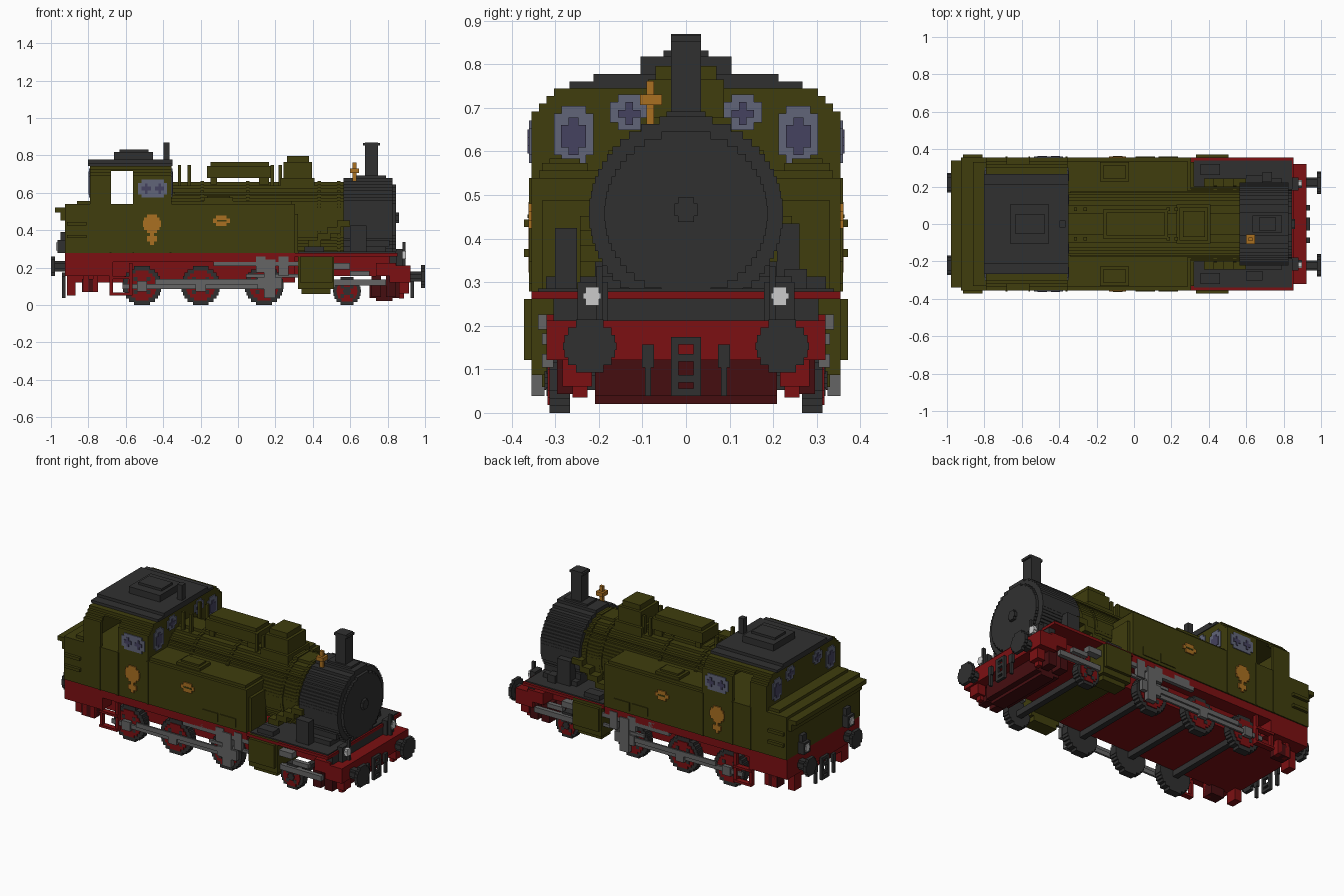
import bpy, bmesh, math

V = 2 / 115      # one block of the stepped grid
MID = 57.5       # grid column at the centre of the length

cube = bpy.data.objects.get("Cube")
if cube:
    bpy.data.objects.remove(cube, do_unlink=True)


def colour(name, r, g, b):
    m = bpy.data.materials.new(name)
    m.use_nodes = True
    m.diffuse_color = (r, g, b, 1)
    m.node_tree.nodes["Principled BSDF"].inputs["Base Color"].default_value = (r, g, b, 1)
    return m


BLACK = colour("soot_black", .03, .03, .03)
OLIVE = colour("olive_green", .05, .047, .004)
RED = colour("chassis_red", .2, .005, .006)
MAROON = colour("dark_red", .06, .004, .005)
STEEL = colour("steel_grey", .13, .13, .13)
FRAME = colour("window_frame", .12, .13, .19)
GLASS = colour("window_glass", .06, .055, .115)
BRASS = colour("brass", .4, .16, .015)
LAMP = colour("lamp_white", .6, .6, .6)


def part(name, mat, boxes, both=False):
    """Join blocks given as x, y, z spans in grid units; both adds the other side."""
    if both:
        boxes = boxes + [(x, (-y[1], -y[0]), z) for x, y, z in boxes]
    bm = bmesh.new()
    for spans in boxes:
        made = bmesh.ops.create_cube(bm, size=1)["verts"]
        for v in made:
            at = [s[0] if c < 0 else s[1] for c, s in zip(v.co, spans)]
            v.co = ((at[0] - MID) * V, at[1] * V, at[2] * V)
    mesh = bpy.data.meshes.new(name)
    bm.to_mesh(mesh)
    bm.free()
    mesh.materials.append(mat)
    obj = bpy.data.objects.new(name, mesh)
    bpy.context.collection.objects.link(obj)


def mid(half):
    return (-half, half)


def disc(axis, span, across, up, r):
    """Stepped disc whose axis runs along x or y."""
    rows, n = [], math.ceil(2 * r)
    step = 2 * r / n
    for j in range(n):
        t = -r + (j + .5) * step
        w = math.sqrt(r * r - t * t)
        side = (across - w, across + w)
        z = (up + t - step / 2, up + t + step / 2)
        rows.append((span, side, z) if axis == "x" else (side, span, z))
    return rows


def rounded(axis, span, a, z):
    """Thin plate with notched corners."""
    out = []
    for n, m in ((1, 0), (0, 1)):
        side, up = (a[0] + n, a[1] - n), (z[0] + m, z[1] - m)
        out.append((span, side, up) if axis == "x" else (side, span, up))
    return out


# Bunker, side tanks and lower cab
W = 20.4
part("bunker", OLIVE, [((4.3, 37), mid(W), (16, 31)), ((8, 12.5), mid(19), (31, 32)),
                       ((1.2, 5), mid(19.5), (28.5, 30)), ((3, 5), mid(19.5), (26, 28.5))])
part("side_tank", OLIVE, [((37, 75), (9, W), (16, 31)), ((37, 74), (9, 19.4), (31, 32)),
                          ((47, 56), (13, 19), (32, 33)), ((48, 55), (14, 18), (33, 33.6)),
                          ((75, 76), (11, 19), (16, 28))], True)
part("bunker_handle", OLIVE, [((5, 11), (W, 21.4), (k, k + 1)) for k in (20.6, 24.5)], True)
part("tank_panel", OLIVE, [((x, x + 6), (W, W + .3), (17, 20)) for x in (58, 65)], True)
part("cab_trim", OLIVE, [((x, x + .6), (W, W + .3), (16, 31)) for x in (18, 25, 36.5)], True)

# Cab walls, open doorway and roof
steps = [(W, 31, 39.8), (19.4, 39.8, 40.8), (18.4, 40.8, 41.8)]
part("cab_end_walls", OLIVE, [((x, x + 1), mid(h), (lo, hi)) for x in (12, 36) for h, lo, hi in steps])
part("cab_sides", OLIVE, [(x, (h - 1, h), (lo, hi)) for x in ((12, 18.5), (25.2, 37)) for h, lo, hi in steps], True)
part("cab_ceiling", OLIVE, [((12, 37), mid(17.4), (41.8, 42.8)), ((12, 37), mid(18.4), (41.2, 41.8))])
part("cab_roof", BLACK, [((11.4, 37.3), mid(15.4), (42.8, 43.7)), ((11.4, 37.3), mid(12.2), (43.7, 44.7)),
                         ((19.4, 31.4), mid(6), (44.7, 47)), ((21, 30), mid(3), (47, 47.8)),
                         ((34.6, 36.5), mid(1), (44, 50))])

# Cab windows on front, back and sides
frames, panes = [], []
for x, px in (((37, 37.3), (37.3, 37.5)), ((11.7, 12), (11.5, 11.7))):
    frames += rounded("x", x, (12.2, 17.4), (33, 40.5)) + rounded("x", x, (5, 10), (37.3, 42))
    panes += rounded("x", px, (13.2, 16.5), (34, 39)) + rounded("x", px, (6, 9), (38, 41))
frames += rounded("y", (W, W + .3), (26.8, 35.7), (33, 38.6))
for x in (27.9, 32):
    panes += rounded("y", (W + .3, W + .5), (x, x + 2.8), (34.2, 37.4))
part("window_frames", FRAME, frames, True)
part("window_panes", GLASS, panes, True)

# Brass side plates
badge = disc("y", (W, W + .4), 31, 25, 2.8) + rounded("y", (W, W + .4), (29.5, 32.6), (18.5, 22.2))
part("brass_badge", BRASS, badge + rounded("y", (W, W + .4), (49.8, 55), (24.3, 27.6)), True)
part("badge_slot", OLIVE, [((51, 54), (W + .4, W + .5), (25.7, 26.2))], True)

# Boiler and its fittings
AX = 26.3
part("boiler", OLIVE, disc("x", (36, 90), 0, AX, 11.5))
part("boiler_bands", OLIVE, [b for x in (46, 60, 82, 88) for b in disc("x", (x, x + 1), 0, AX, 11.8)])
part("boiler_rail", OLIVE, [((38, 90), (9.5, 10.2), (34, 34.7))], True)
part("dome", OLIVE, [((70.5, 81), mid(6), (35, 39)), ((71.5, 80.3), mid(5), (39, 44)),
                     ((72.5, 79.3), mid(4), (44, 45.8))])
part("boiler_box", OLIVE, [((48, 68), mid(4.5), (39, 42.8)), ((49, 67), mid(3.5), (42.8, 44)),
                           ((49, 51), mid(4), (37, 39)), ((64, 67), mid(4), (37, 39))])
part("valve_posts", OLIVE, [((x, x + 1), (4, 5), (35, 43)) for x in (39, 42, 67.5, 70)], True)
part("steam_pipe", OLIVE, [((79 + 3 * n, 83 + 3 * n), (11, 14), (18 + 2 * n, 20 + 2 * n)) for n in range(4)], True)

# Smokebox, chimney and bell
part("smokebox", BLACK, disc("x", (90, 105), 0, AX, 12.8))
part("smokebox_door", BLACK, disc("x", (105, 106), 0, AX, 10.8) + disc("x", (106, 107), 0, 26.8, 1.6))
part("saddle", BLACK, [((90, 103), mid(14), (16, 18)), ((90, 104), mid(12), (18, 20)), ((91, 105), mid(11), (20, 23))])
part("chimney", BLACK, [((96.6, 100.6), mid(2), (38, 50)), ((94, 103), mid(2.6), (38, 39.8)),
                        ((96, 101.2), mid(2), (49, 49.8))])
part("bell", BRASS, [((92.7, 94), (-5.2, -4.2), (37, 43.8)), ((92, 94.7), (-6.1, -3.2), (40.6, 42))])
part("pumps", BLACK, [((92, 97), (-17.3, -14.4), (16, 24.4)), ((92, 97), (12, 15), (16, 25)),
                      ((97, 100), (13, 16), (16, 19)), ((78, 84), (15, 18.5), (16, 18)),
                      ((78, 84), (-18.5, -15), (16, 18))])

# Chassis, running boards and beams
part("chassis", RED, [((5, 75), mid(15), (7, 15)), ((4.3, 19), mid(20), (9, 16)), ((75, 106), mid(13), (9, 15)),
                      ((19, 75), mid(20), (13.2, 16)), ((75, 106.6), mid(W), (15, 16))])
part("deck", BLACK, [((76, 106), mid(19.5), (16, 16.4)), ((104, 106.4), mid(17.5), (12, 15))])
part("front_beam", RED, [((104, 110.6), mid(18.4), (7, 12.2)), ((100, 106), mid(18.4), (9, 13))])
part("cab_steps", RED, [((x, x + 1), (18.5, 20), (3, 13)) for x in (18, 24)]
     + [((18, 25), (18.5, 20.4), (k, k + .8)) for k in (3, 8)], True)
part("guard_irons", RED, [((107, 110), (12.4, 16.3), (3.5, 7)), ((107, 108.5), (13, 15), (2, 4)),
                          ((5, 7.5), (11, 15), (3, 9)), ((10, 11.5), (16, 18), (4, 9)),
                          ((13, 14.5), (16, 18), (4, 9))], True)
part("front_plough", MAROON, [((98, 107), mid(12), (2.2, 7)), ((100, 105), mid(12), (1.2, 2.2))])
part("front_springs", MAROON, [((x, x + 3), (13, 17), (2.5, 9)) for x in (98.5, 103)], True)
part("rear_springs", MAROON, [((9.5, 14.5), (14, 18), (4, 8))], True)

# Wheels
tyres, centres, hubs = [], [], []
for x, r in ((28, 6), (46, 6), (65.5, 6), (91, 4.3)):
    tyres += disc("y", (15.3, 18), x, r, r)
    centres += disc("y", (17.9, 18.3), x, r, r * .76)
    hubs += disc("y", (18.2, 18.7), x, r, 1.2)
    for sx in (-1, 1):
        for sz in (-1, 1):
            a, c = x + sx * r * .34, r + sz * r * .34
            hubs.append(((a - .6, a + .6), (18.2, 18.4), (c - .6, c + .6)))
part("wheel_tyres", BLACK, tyres, True)
part("wheel_centres", RED, centres, True)
part("wheel_hubs", BLACK, hubs, True)
part("axles", BLACK, [((x - 1, x + 1), mid(16), (5, 7)) for x in (28, 46, 65.5)] + [((90, 92), mid(16), (3, 5))])

# Cylinders and motion
part("cylinders", OLIVE, [((76, 87), (14, W), (5, 16)), ((77, 86), (14, 19), (3.4, 5)),
                          ((76.5, 86.5), (W, 21.4), (7, 15))], True)
part("cylinder_bridge", OLIVE, [((76, 87), mid(14), (6.4, 9))])
part("side_rods", STEEL, [((22, 70), (18.7, 19.4), (5, 6.5)), ((32, 66), (19.4, 20), (6.4, 8)),
                          ((50, 76), (18.7, 20), (12, 13.4)), ((52, 58), (18.7, 20), (13.4, 15)),
                          ((60, 76), (18.7, 19.6), (8.5, 9.5))]
     + [((x - 1.6, x + 1.6), (18.7, 20), (4.2, 7.4)) for x in (28, 46)], True)
part("crossheads", STEEL, [((63.5, 71), (18.7, 20.2), (5, 8.5)), ((65.5, 69), (18.7, 20.4), (2.2, 14)),
                           ((63, 66), (18.7, 20.2), (10, 15)), ((70, 73), (18.7, 20.2), (9, 15))], True)
part("piston_tails", STEEL, [((87, 103), (17.5, 19), (6, 7.8)), ((87, 92), (17, 19.5), (11, 13)),
                             ((92, 98), (17.5, 19), (9, 10.5))], True)

# Buffers, couplings and lamps
for end, tip, root, up, r in (("front", 115, 110, 8.8, 3.5), ("rear", 0, 5, 12, 3)):
    s = 1 if tip > MID else -1
    plate = tuple(sorted((tip, tip - 1.2 * s)))
    shaft = tuple(sorted((tip - s, root - s)))
    part(end + "_buffers", BLACK, disc("x", plate, 12.7, up, r) + disc("x", shaft, 12.7, up, 1.6), True)
    hook = tuple(sorted((root + .6 * s, root + 1.6 * s)))
    part(end + "_coupling", BLACK, [(hook, (1, 2), (2.2, 10))]
         + [(hook, (0, 1), (k, k + 1)) for k in (2.2, 4, 6.8, 9)], True)
    part(end + "_hoses", BLACK, [(hook, (4.2, 5.8), (6, 9)), (hook, (4.6, 5.4), (2.2, 6))], True)
part("front_lamp_boxes", BLACK, [((106, 108), (10.3, 14.3), (12.2, 17.3)), ((108, 109), (11, 11.8), (12, 19.4))], True)
part("rear_lamp_boxes", BLACK, [((2, 5), (10.5, 14), (16, 20)), ((3, 5), (11, 13.5), (20, 22.4))], True)
part("lamps", LAMP, disc("x", (108, 109.2), 12.4, 15.4, 1.2) + disc("x", (1.6, 2), 12.3, 18, 1.2), True)
